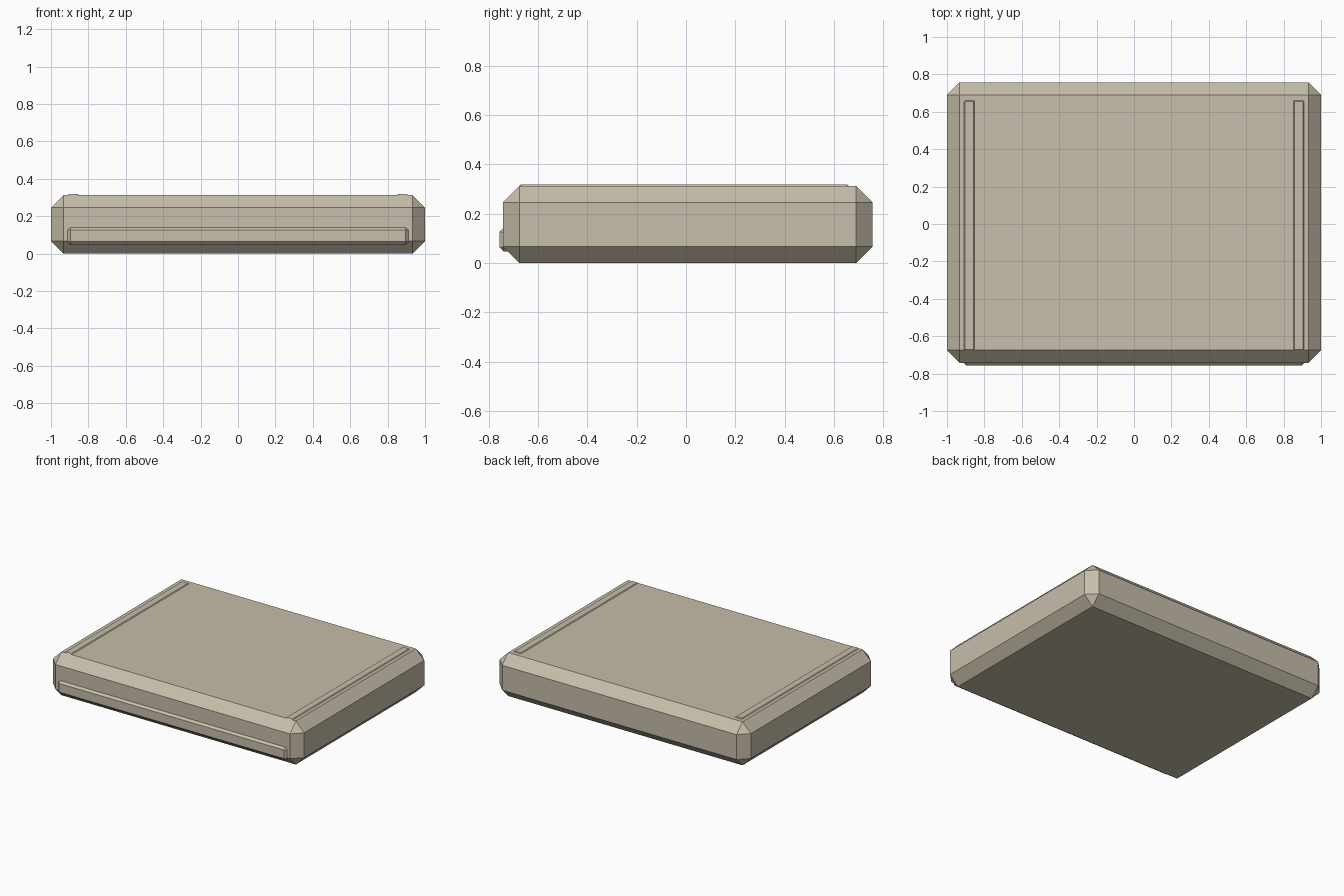
import bpy, bmesh

if "Cube" in bpy.data.objects:
    bpy.data.objects.remove(bpy.data.objects["Cube"])

# single warm grey-beige plastic
mat = bpy.data.materials.new("warm beige")
mat.diffuse_color = (0.57, 0.515, 0.40, 1.0)
mat.use_nodes = True
mat.node_tree.nodes["Principled BSDF"].inputs["Base Color"].default_value = mat.diffuse_color


def chamfered_box(name, lo, hi, width):
    """Box between two corners with all edges cut by one flat chamfer."""
    bm = bmesh.new()
    bmesh.ops.create_cube(bm, size=1.0)
    for v in bm.verts:
        v.co = [(a + b) / 2 + c * (b - a) for a, b, c in zip(lo, hi, v.co)]
    bmesh.ops.bevel(bm, geom=bm.edges[:], offset=width, offset_type='OFFSET',
                    segments=1, profile=0.5, affect='EDGES')
    bmesh.ops.recalc_face_normals(bm, faces=bm.faces[:])
    mesh = bpy.data.meshes.new(name)
    bm.to_mesh(mesh)
    bm.free()
    mesh.materials.append(mat)
    obj = bpy.data.objects.new(name, mesh)
    bpy.context.collection.objects.link(obj)
    return obj


# main slab
chamfered_box("body", (-1.0, -0.742, 0.0), (1.0, 0.757, 0.313), 0.067)

# raised strip low on the front
chamfered_box("front_strip", (-0.913, -0.757, 0.047), (0.913, -0.70, 0.143), 0.017)

# thin rails along both sides of the top
for side, name in ((-1, "left_rail"), (1, "right_rail")):
    x = side * 0.88
    chamfered_box(name, (x - 0.028, -0.675, 0.28), (x + 0.028, 0.66, 0.318), 0.005)
